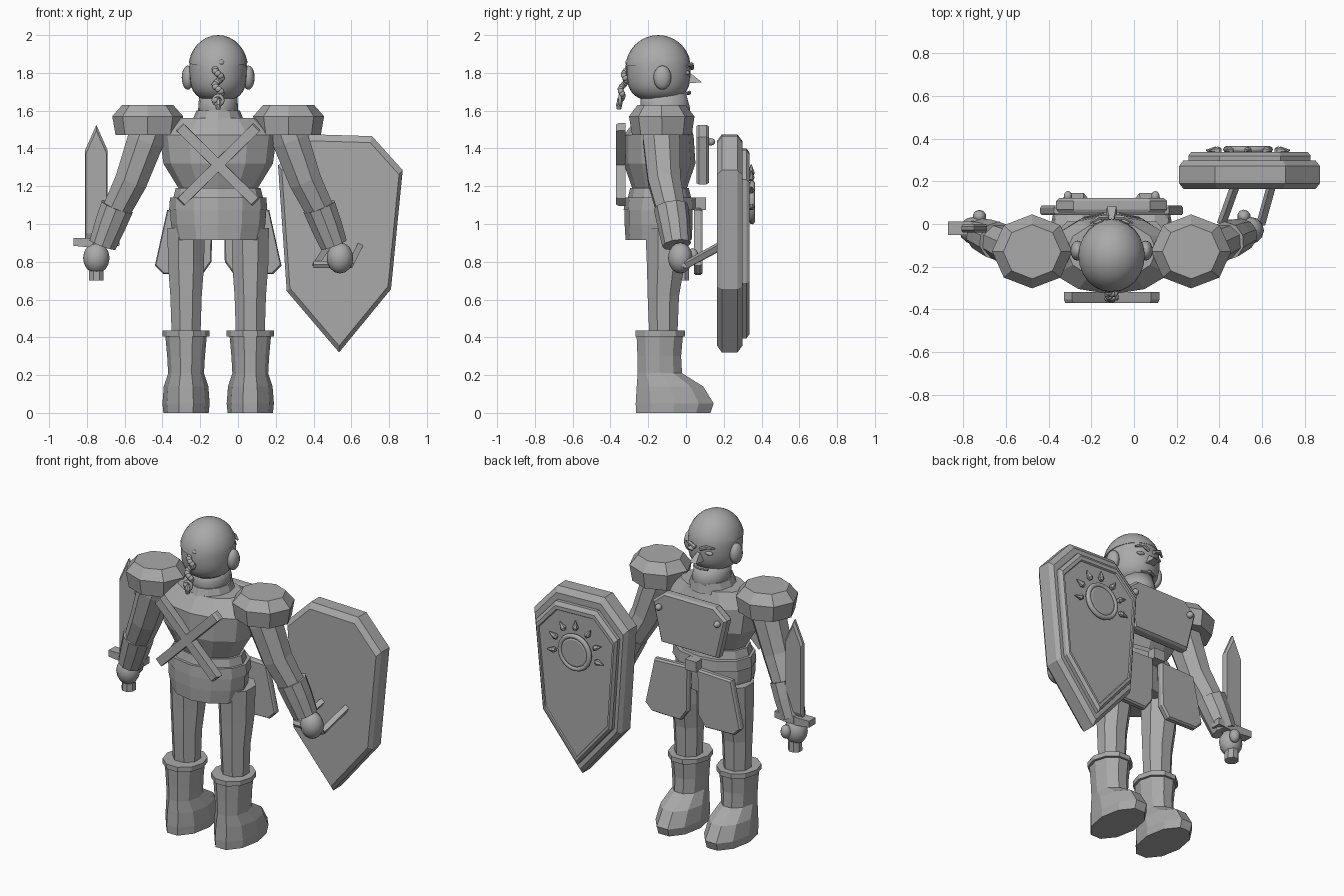
import bpy, bmesh, math
from mathutils import Vector, Matrix

if "Cube" in bpy.data.objects:
    bpy.data.objects.remove(bpy.data.objects["Cube"])

CX, CY = -0.105, -0.13          # body axis
grey = bpy.data.materials.new("plain_grey")
grey.diffuse_color = (0.40, 0.40, 0.40, 1)
grey.use_nodes = True
grey.node_tree.nodes["Principled BSDF"].inputs["Base Color"].default_value = grey.diffuse_color


def finish(name, bm, smooth=False):
    bmesh.ops.recalc_face_normals(bm, faces=bm.faces[:])
    me = bpy.data.meshes.new(name)
    bm.to_mesh(me)
    bm.free()
    me.materials.append(grey)
    for p in me.polygons:
        p.use_smooth = smooth
    ob = bpy.data.objects.new(name, me)
    bpy.context.collection.objects.link(ob)
    return ob


def skin(name, rings, smooth=False):
    """Join equal-length rings of points into a capped solid."""
    bm = bmesh.new()
    vs = [[bm.verts.new(p) for p in r] for r in rings]
    n = len(vs[0])
    for a, b in zip(vs, vs[1:]):
        for i in range(n):
            bm.faces.new((a[i], a[(i + 1) % n], b[(i + 1) % n], b[i]))
    bm.faces.new(vs[0])
    bm.faces.new(vs[-1])
    return finish(name, bm, smooth)


def stack(name, x, rows, n=8, phase=0.0, smooth=False):
    """Horizontal rings; rows are (z, half width, back y, front y)."""
    ang = [phase + 2 * math.pi * i / n for i in range(n)]
    return skin(name, [[(x + w * math.cos(a), (y0 + y1) / 2 + (y1 - y0) / 2 * math.sin(a), z)
                        for a in ang] for z, w, y0, y1 in rows], smooth)


def tube(name, pts, radii, n=8, up=(0, 1, 0)):
    """Rings set square to a path."""
    pts = [Vector(p) for p in pts]
    rings = []
    for i, p in enumerate(pts):
        t = (pts[min(i + 1, len(pts) - 1)] - pts[max(i - 1, 0)]).normalized()
        u = Vector(up).cross(t).normalized()
        v = t.cross(u)
        rings.append([p + radii[i] * (math.cos(a) * u + math.sin(a) * v)
                      for a in (math.pi / n + 2 * math.pi * k / n for k in range(n))])
    return skin(name, rings)


def plate(name, outline, layers):
    """Outline in x,z swept through (y, inset scale) layers."""
    mx = (min(p[0] for p in outline) + max(p[0] for p in outline)) / 2
    mz = (min(p[1] for p in outline) + max(p[1] for p in outline)) / 2
    return skin(name, [[(mx + (x - mx) * s, y, mz + (z - mz) * s) for x, z in outline]
                       for y, s in layers])


def ball(name, c, r, u=16, v=10):
    bm = bmesh.new()
    bmesh.ops.create_uvsphere(bm, u_segments=u, v_segments=v, radius=1,
                              matrix=Matrix.Translation(c) @ Matrix.Diagonal((*r, 1)))
    return finish(name, bm, True)


def box(name, lo, hi):
    return skin(name, [[(x, y, z) for x, y in ((lo[0], lo[1]), (hi[0], lo[1]),
                        (hi[0], hi[1]), (lo[0], hi[1]))] for z in (lo[2], hi[2])])


def ring(name, c, big, small, n=24, m=8):
    """Torus lying in the x,z plane."""
    bm = bmesh.new()
    vs = [[bm.verts.new((c[0] + (big + small * math.cos(b)) * math.cos(a), c[1] + small * math.sin(b),
                         c[2] + (big + small * math.cos(b)) * math.sin(a)))
           for b in (2 * math.pi * j / m for j in range(m))] for a in (2 * math.pi * i / n for i in range(n))]
    for i in range(n):
        for j in range(m):
            bm.faces.new((vs[i][j], vs[(i + 1) % n][j], vs[(i + 1) % n][(j + 1) % m], vs[i][(j + 1) % m]))
    return finish(name, bm, True)


# torso, waist belt and hips
stack("torso", CX, [(1.13, .21, -.28, .0), (1.19, .21, -.285, .005), (1.32, .29, -.33, .05),
                    (1.47, .31, -.33, .04), (1.56, .21, -.26, .01)], 12)
stack("belt", CX, [(1.075, .26, -.33, .06), (1.14, .255, -.325, .055)], 12)
stack("belt_top", CX, [(1.13, .24, -.31, .03), (1.19, .225, -.295, .015)], 12)
stack("hips", CX, [(.915, .23, -.32, .03), (1.0, .25, -.325, .035), (1.08, .255, -.325, .035)], 12)
stack("neck", CX, [(1.54, .11, -.25, .02), (1.62, .105, -.24, .02), (1.69, .10, -.24, .0)], 16, smooth=True)
stack("collar", CX, [(1.54, .14, -.27, .03), (1.6, .115, -.25, .02)], 12)

# head with a full jaw
bm = bmesh.new()
bmesh.ops.create_uvsphere(bm, u_segments=24, v_segments=16, radius=1)
for v in bm.verts:
    r = math.hypot(v.co.x, v.co.y)
    if v.co.z < 0 and r > .01:
        k = max(1 - abs(v.co.z) ** 3, 0) ** (1 / 3) / r
        v.co.x *= k
        v.co.y *= k
    v.co = Vector((CX + v.co.x * .153, -.145 + v.co.y * .17, 1.825 + v.co.z * .173))
finish("head", bm, True)

# scalp cap, cut from a slightly larger ball
bm = bmesh.new()
bmesh.ops.create_uvsphere(bm, u_segments=24, v_segments=16, radius=1,
                          matrix=Matrix.Translation((CX, -.147, 1.825)) @ Matrix.Diagonal((.158, .174, .175, 1)))
bmesh.ops.bisect_plane(bm, geom=bm.verts[:] + bm.edges[:] + bm.faces[:], plane_co=(CX, -.147, 1.855),
                       plane_no=(0, -.12, 1), clear_inner=True)
bmesh.ops.holes_fill(bm, edges=[e for e in bm.edges if e.is_boundary])
finish("scalp", bm, True)
bpy.context.view_layer.objects.active = bpy.data.objects["scalp"]
bpy.data.objects["scalp"].select_set(True)
bpy.ops.object.shade_smooth_by_angle()

# face
skin("nose", [[(CX - .012, .015, 1.80), (CX + .012, .015, 1.80), (CX + .012, .035, 1.79), (CX - .012, .035, 1.79)],
              [(CX - .03, .015, 1.745), (CX + .03, .015, 1.745), (CX + .022, .083, 1.75), (CX - .022, .083, 1.75)]])
tube("mouth", [(CX - .05, .0, 1.69), (CX, .018, 1.695), (CX + .05, .0, 1.69)], [.008, .011, .008], 6, (0, 0, 1))
for s, side in ((-1, "left"), (1, "right")):
    tube(side + "_brow", [(CX + s * .018, .032, 1.825), (CX + s * .06, .03, 1.845), (CX + s * .1, .005, 1.835)],
         [.012, .012, .006], 6, (0, 0, 1))
    ball(side + "_eye", (CX + s * .06, .008, 1.80), (.03, .014, .012), 10, 6)
    ball(side + "_ear", (CX + s * .16, -.125, 1.775), (.033, .047, .064))

# braid with tie ring
for i in range(18):
    t = i / 17
    a = t * math.pi * 5
    ball("braid_knot", (CX + .016 * math.cos(a), -.305 - .045 * t + .01 * math.sin(a), 1.855 - .2 * t),
         (.019, .016, .017), 8, 6)
ring("braid_tie", (CX, -.35, 1.655), .025, .009, 16, 6)
tube("braid_tip", [(CX, -.345, 1.66), (CX, -.355, 1.63), (CX, -.355, 1.605)], [.014, .018, .012], 8)

for s, side in ((-1, "left"), (1, "right")):
    X = lambda d: CX + s * d
    # leg and boot
    stack(side + "_leg", X(.17), [(.40, .082, -.2, -.04), (.62, .09, -.21, -.03),
                                  (.78, .103, -.215, .0), (.98, .107, -.225, .02)], 8, math.pi / 8)
    stack(side + "_boot", X(.17), [(0, .12, -.275, .14), (.05, .125, -.277, .157), (.14, .118, -.27, .10),
                                   (.21, .095, -.262, -.015), (.3, .10, -.263, -.02), (.41, .11, -.268, -.01)], 10)
    stack(side + "_boot_cuff", X(.17), [(.405, .125, -.275, .002), (.435, .125, -.275, .002)], 10)
    # shoulder pad
    stack(side + "_shoulder_pad", X(.373), [(1.47, .17, -.285, .03), (1.57, .188, -.302, .045),
                                            (1.63, .135, -.257, -.003)], 8)
    # arm, bracer and fist
    tube(side + "_arm", [(X(.34), -.13, 1.56), (X(.385), -.13, 1.44), (X(.46), -.115, 1.23),
                         (X(.55), -.075, 1.05), (X(.6), -.06, .93)], [.10, .105, .093, .08, .065], 8)
    tube(side + "_bracer", [(X(.535), -.08, 1.09), (X(.57), -.065, 1.0), (X(.612), -.05, .89)],
         [.092, .087, .076], 10)
    ball(side + "_fist", (X(.645), -.03, .82), (.07, .065, .082), 12, 8)
    ball(side + "_thumb", (X(.62), .035, .83), (.032, .032, .042), 10, 6)
    # hip skirt plate
    skirt = [(.03, 1.085), (.27, 1.075), (.335, .78), (.29, .735), (.085, .73), (.035, .80)]
    plate(side + "_skirt_plate", [(X(d), z) for d, z in skirt], [(.042, .96), (.052, 1), (.075, 1), (.087, .95)])
    ball(side + "_chest_stud", (X(.205), .13, 1.435), (.02, .025, .02), 10, 6)
    # crossed straps on the back
    a, b = Vector((X(.205), 0, 1.515)), Vector((X(-.2), 0, 1.115))
    w = Vector((.024, 0, -s * .024)) * .8
    plate(side + "_back_strap", [(p.x, p.z) for p in (a + w, a - w, b - w, b + w)],
          [(-.37, .97), (-.355, 1), (-.32, 1)])

# chest plate and buckle
chest = [(.18, 1.525), (.26, 1.46), (.2, 1.21)]
chest = [(CX + d, z) for d, z in chest] + [(CX - d, z) for d, z in reversed(chest)]
plate("chest_plate", chest, [(.055, .96), (.068, 1), (.108, 1), (.123, .94)])
box("buckle", (CX - .04, .05, 1.075), (CX + .04, .105, 1.14))

# sword
SX, SY = -.75, -.02
blade = [(SX - .06, .92), (SX + .06, .92), (SX + .06, 1.39), (SX, 1.525), (SX - .06, 1.39)]
plate("sword_blade", blade, [(SY - .02, .9), (SY - .008, 1), (SY + .008, 1), (SY + .02, .9)])
plate("sword_guard", [(SX - .122, .885), (SX - .03, .875), (SX + .03, .875), (SX + .122, .885),
                      (SX + .122, .925), (SX - .122, .925)], [(SY - .032, 1), (SY + .032, 1)])
stack("sword_grip", SX, [(.70, .042, -.065, .02), (.92, .036, -.058, .015)], 8, math.pi / 8)

# shield slab, raised plate and grip
outline = [(.38, 1.475), (.71, 1.465), (.872, 1.285), (.81, .655), (.535, .32), (.258, .645), (.212, 1.31)]
plate("shield_slab", outline, [(.165, .94), (.19, 1), (.272, 1), (.298, .94)])
plate("shield_raised_plate", outline, [(.29, .87), (.32, .87), (.337, .83), (.337, .79), (.328, .78)])
tube("shield_grip", [(.475, .18, .88), (.41, .0, .785)], [.022, .022], 4)
tube("shield_grip", [(.645, .18, .885), (.595, .0, .785)], [.022, .022], 4)
tube("shield_grip_bar", [(.40, .0, .785), (.60, .0, .785)], [.022, .022], 6)

# sun emblem
EX, EZ = .535, 1.115
disc = [(EX + .1 * math.cos(a), EZ + .1 * math.sin(a)) for a in (2 * math.pi * i / 24 for i in range(24))]
plate("sun_disc", disc, [(.32, 1), (.352, 1), (.36, .8)])
ring("sun_rim", (EX, .35, EZ), .102, .015)
for i in range(7):
    a = math.radians(-9 + 33 * i)
    d = Vector((math.cos(a), 0, math.sin(a)))
    c = Vector((EX, .345, EZ))
    tube("sun_ray", [c + d * .14, c + d * .155, c + d * .2], [.012, .019, .003], 6)
